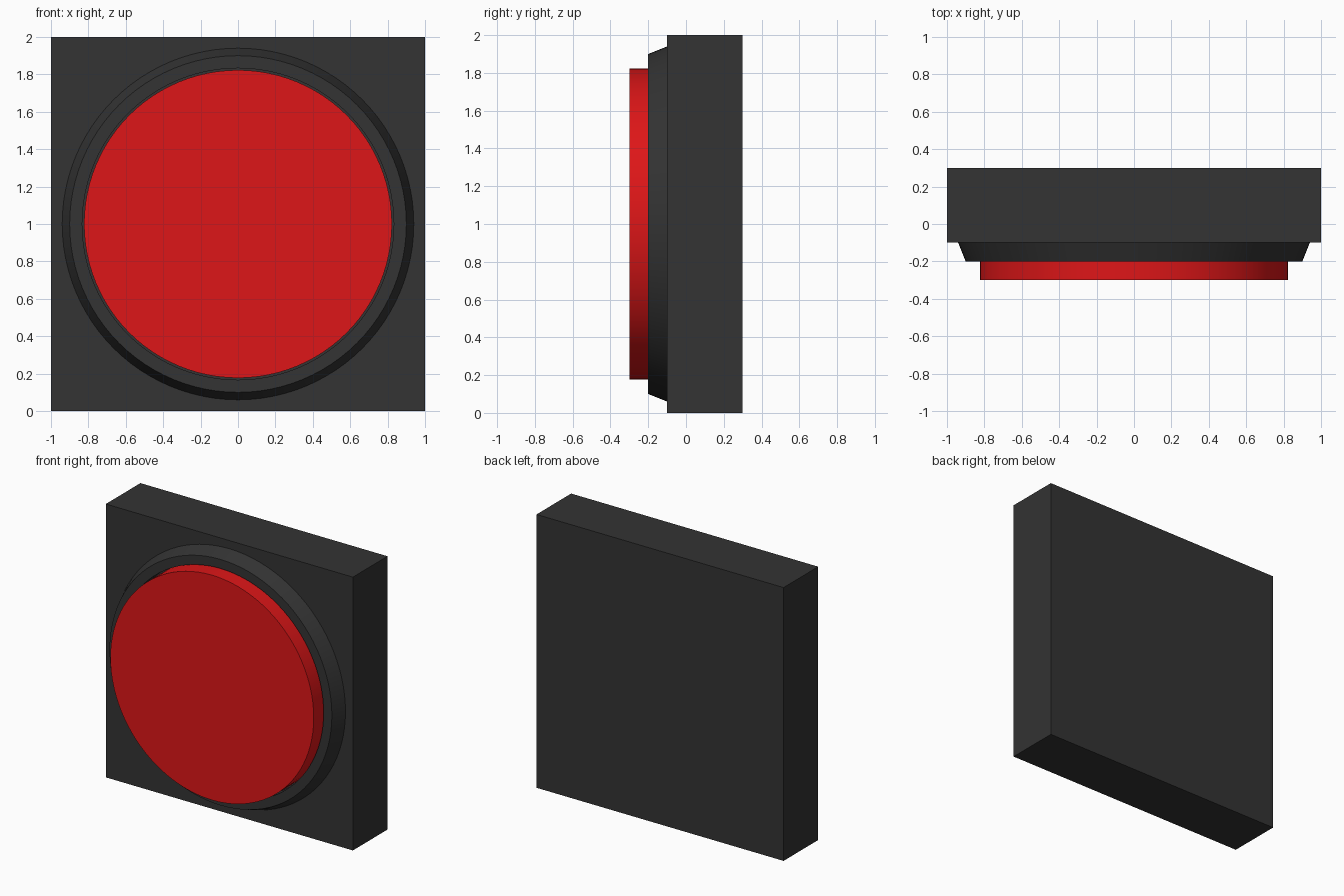
import bpy, bmesh
from math import sin, cos, pi, radians

if "Cube" in bpy.data.objects:
    bpy.data.objects.remove(bpy.data.objects["Cube"])

SEGMENTS = 96


def material(name, color):
    mat = bpy.data.materials.new(name)
    mat.diffuse_color = (*color, 1)
    mat.use_nodes = True
    mat.node_tree.nodes["Principled BSDF"].inputs["Base Color"].default_value = mat.diffuse_color
    return mat


def finish(name, bm, mat):
    mesh = bpy.data.meshes.new(name)
    bm.to_mesh(mesh)
    bm.free()
    mesh.materials.append(mat)
    obj = bpy.data.objects.new(name, mesh)
    bpy.context.collection.objects.link(obj)
    return obj


def lathe(name, profile, mat, cap=False):
    """Revolve (radius, y) points about the y axis through z = 1."""
    bm = bmesh.new()
    angles = [2 * pi * j / SEGMENTS for j in range(SEGMENTS)]
    rings = [[bm.verts.new((r * cos(a), y, 1 + r * sin(a))) for a in angles]
             for r, y in profile]
    for lo, hi in zip(rings, rings[1:]):
        for j in range(SEGMENTS):
            k = (j + 1) % SEGMENTS
            bm.faces.new((lo[j], lo[k], hi[k], hi[j]))
    if cap:
        bm.faces.new(rings[-1])
    obj = finish(name, bm, mat)
    bpy.ops.object.select_all(action='DESELECT')
    obj.select_set(True)
    bpy.context.view_layer.objects.active = obj
    bpy.ops.object.shade_smooth_by_angle(angle=radians(20))
    return obj


dark = material("dark_plastic", (0.033, 0.033, 0.033))
red = material("red_plastic", (0.73, 0.008, 0.009))

# Square housing
bm = bmesh.new()
bmesh.ops.create_cube(bm, size=1)
for v in bm.verts:
    v.co = (v.co.x * 2, v.co.y * 0.4 + 0.1, v.co.z * 2 + 1)
finish("housing", bm, dark)

# Tapered bezel with a straight bore around the button
lathe("bezel", [(0.94, -0.1), (0.90, -0.2), (0.833, -0.2), (0.833, -0.1)], dark)

# Push button, standing slightly clear of the bezel bore
lathe("button", [(0.823, -0.1), (0.823, -0.3)], red, cap=True)
